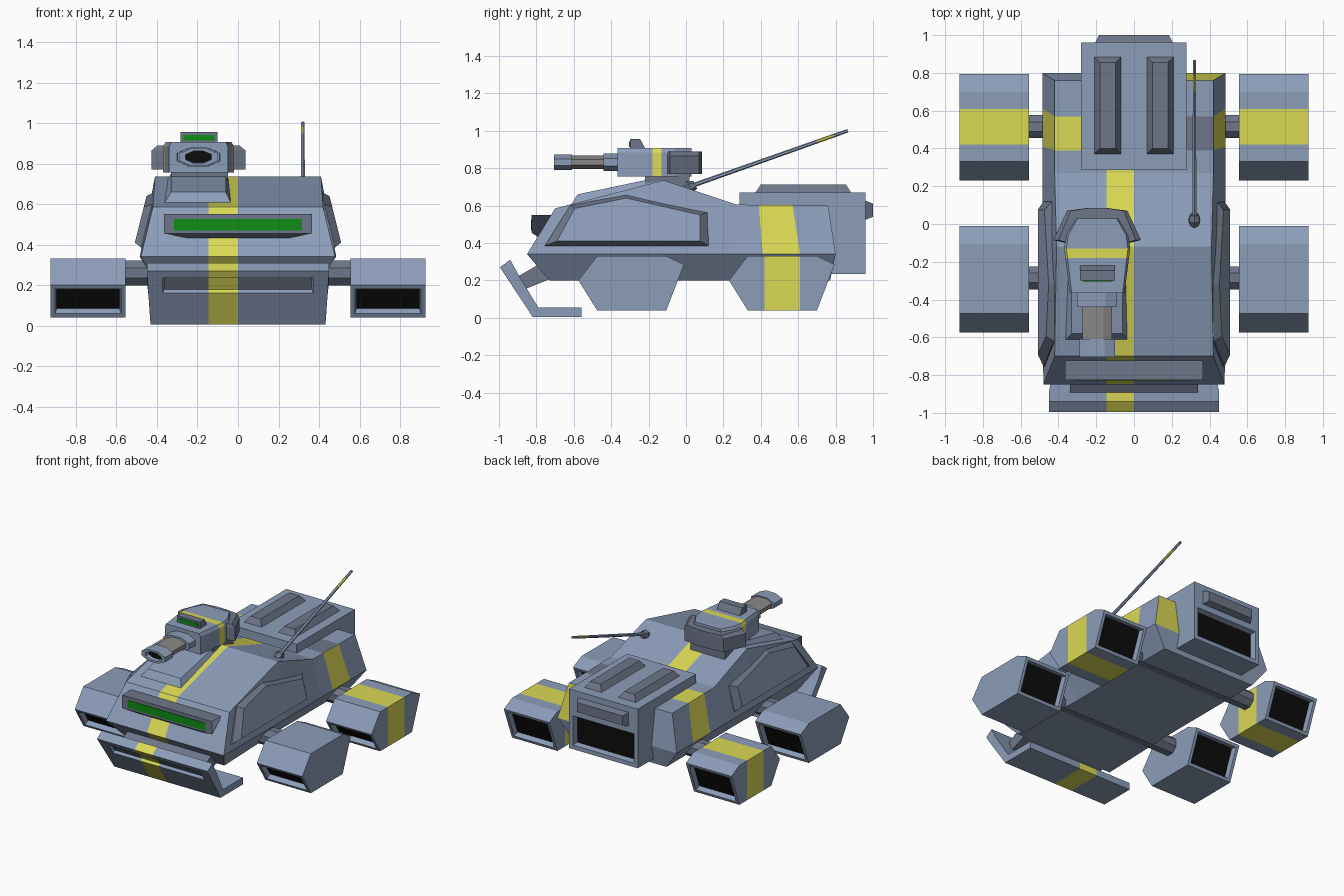
import bpy, bmesh, math
from mathutils import Vector

if "Cube" in bpy.data.objects:
    bpy.data.objects.remove(bpy.data.objects["Cube"], do_unlink=True)

COLOURS = {
    "blue_grey": (0.262, 0.337, 0.485),
    "dark_trim": (0.155, 0.18, 0.25),
    "yellow": (0.70, 0.69, 0.09),
    "green_glass": (0.005, 0.27, 0.008),
    "black": (0.004, 0.004, 0.004),
    "gun_grey": (0.26, 0.25, 0.24),
}
MATS = {}
for label, rgb in COLOURS.items():
    m = bpy.data.materials.new(label)
    m.use_nodes = True
    m.diffuse_color = (*rgb, 1)
    m.node_tree.nodes["Principled BSDF"].inputs["Base Color"].default_value = (*rgb, 1)
    MATS[label] = m


def loft(rings):
    """Closed mesh through rings of matching points."""
    bm = bmesh.new()
    rows = [[bm.verts.new(p) for p in ring] for ring in rings]
    n = len(rows[0])
    for a, b in zip(rows, rows[1:]):
        for i in range(n):
            j = (i + 1) % n
            bm.faces.new((a[i], a[j], b[j], b[i]))
    bm.faces.new(rows[0])
    bm.faces.new(rows[-1])
    bmesh.ops.recalc_face_normals(bm, faces=bm.faces[:])
    return bm


def prism_x(profile, x0, x1):
    return loft([[(x, y, z) for y, z in profile] for x in (x0, x1)])


def box(x0, x1, y0, y1, z0, z1, taper=0.0):
    """Box whose top is drawn in by the taper."""
    def ring(z, t):
        return [(x0 + t, y0 + t, z), (x1 - t, y0 + t, z), (x1 - t, y1 - t, z), (x0 + t, y1 - t, z)]
    return loft([ring(z0, 0), ring(z1, taper)])


def tube(path, radii, sides=8, flat=1.0):
    pts = [Vector(p) for p in path]
    turn = (pts[-1] - pts[0]).to_track_quat('Z', 'Y')
    angles = [2 * math.pi * (i + 0.5) / sides for i in range(sides)]
    return loft([[p + turn @ Vector((r * math.cos(a), r * flat * math.sin(a), 0)) for a in angles]
                 for p, r in zip(pts, radii)])


def cut(bm, co, no):
    bmesh.ops.bisect_plane(bm, geom=bm.verts[:] + bm.edges[:] + bm.faces[:],
                           plane_co=co, plane_no=no, dist=1e-5)


def recess(bm, pick, frame, depth):
    """Inset picked faces, then sink them; returns the sunk faces."""
    bm.normal_update()
    faces = [f for f in bm.faces if pick(f.calc_center_median(), f.normal)]
    bmesh.ops.inset_region(bm, faces=faces, thickness=frame, use_even_offset=True)
    bmesh.ops.inset_region(bm, faces=faces, thickness=0.008, depth=-depth, use_even_offset=True)
    return set(faces)


def finish(name, bm, colour, mirror=False, sunk=()):
    """Colour by name or by a rule on face centre and normal."""
    me = bpy.data.meshes.new(name)
    used = []
    bm.normal_update()
    for f in bm.faces:
        c = colour if isinstance(colour, str) else colour(f.calc_center_median(), f.normal)
        if f in sunk:
            c = "black"
        if c not in used:
            used.append(c)
        f.material_index = used.index(c)
    bm.to_mesh(me)
    bm.free()
    for c in used:
        me.materials.append(MATS[c])
    ob = bpy.data.objects.new(name, me)
    bpy.context.collection.objects.link(ob)
    if mirror:
        ob.modifiers.new("Mirror", 'MIRROR')
    return ob


def in_stripe(c):
    return -0.145 < c.x < 0


# Hull: stations of (y, half width, z) for top, sill and floor
stations = [
    ((-0.70, 0.42, 0.585), (-0.85, 0.48, 0.34), (-0.73, 0.40, 0.2)),
    ((-0.12, 0.41, 0.735), (-0.12, 0.485, 0.34), (-0.12, 0.38, 0.2)),
    ((0.27, 0.42, 0.605), (0.27, 0.485, 0.34), (0.27, 0.38, 0.2)),
    ((0.76, 0.42, 0.60), (0.80, 0.485, 0.34), (0.77, 0.38, 0.2)),
]
hull = loft([[(x, y, z) for y, x, z in s] + [(-x, y, z) for y, x, z in reversed(s)]
             for s in stations])
# Fold the end caps along the sill
for f in [f for f in hull.faces if len(f.verts) == 6]:
    sill = [v for v in f.verts if abs(v.co.z - 0.34) < 1e-4]
    bmesh.ops.connect_verts(hull, verts=sill)
for x in (-0.145, 0):
    cut(hull, (x, 0, 0), (1, 0, 0))
cut(hull, (0, 0.39, 0.6), (0, 0.26, 0.02))
cut(hull, (0, 0.57, 0.6), (0, 0.26, 0.04))


def hull_colour(c, n):
    if c.z > 0.34:
        if 0.39 < c.y < 0.60:
            return "dark_trim" if n.z > 0.7 and c.x > 0 else "yellow"
        if n.y > 0.7 and c.x > 0:
            return "yellow"
    if in_stripe(c) and n.z > -0.9 and n.y < 0.7:
        return "yellow"
    return "blue_grey"


finish("hull", hull, hull_colour)


# Raised side armour following the hull slope
def side_x(z):
    return 0.485 - 0.25 * (z - 0.34)


rim = [(-0.755, 0.385), (-0.62, 0.60), (-0.32, 0.66), (0.12, 0.565), (0.12, 0.385)]
face = [(-0.69, 0.41), (-0.595, 0.585), (-0.32, 0.64), (0.075, 0.55), (0.075, 0.41)]
armour = loft([[(side_x(z) + off, y, z) for y, z in prof]
               for prof, off in ((rim, -0.02), (rim, 0.005), (face, 0.042))])
finish("side_armour", armour, lambda c, n: "blue_grey" if c.x > side_x(c.z) + 0.035 else "dark_trim", True)

# Front visor with glass
visor = prism_x([(-0.825, 0.55), (-0.825, 0.455), (-0.79, 0.43), (-0.70, 0.43), (-0.70, 0.55)], -0.365, 0.365)
for v in visor.verts:
    if v.co.z < 0.44:
        v.co.x *= 0.65
finish("visor", visor, "dark_trim")
finish("visor_glass", box(-0.315, 0.315, -0.829, -0.82, 0.47, 0.525), "green_glass")

# Front blade and its bracket
blade = prism_x([(-0.995, 0.27), (-0.82, 0.005), (-0.56, 0.005), (-0.56, 0.055),
                 (-0.79, 0.055), (-0.89, 0.22), (-0.94, 0.31)], -0.45, 0.45)
for v in blade.verts:
    if v.co.z < 0.1:
        v.co.x *= 0.96
for x in (-0.39, -0.145, 0, 0.39):
    cut(blade, (x, 0, 0), (1, 0, 0))
for z in (0.145, 0.25):
    cut(blade, (0, 0, z), (0, 0, 1))
slot = recess(blade, lambda c, n: n.y < -0.6 and n.z < 0 and 0.145 < c.z < 0.25 and abs(c.x) < 0.39,
              0.018, 0.02)
slot_centres = [f.calc_center_median() for f in slot]


def blade_colour(c, n):
    if in_stripe(c) and abs(n.x) < 0.9:
        return "yellow"
    if any((c - s).length < 1e-4 for s in slot_centres):
        return "dark_trim"
    return "blue_grey"


finish("front_blade", blade, blade_colour)
finish("blade_bracket", prism_x([(-0.90, 0.22), (-0.87, 0.15), (-0.72, 0.21), (-0.78, 0.29)], -0.34, 0.34),
       "dark_trim")

# Four pods with intakes at both ends, and the axles
for name, y0, banded in (("front_pods", -0.575, False), ("rear_pods", 0.23, True)):
    prof = [(0, 0.2), (0.10, 0.33), (0.47, 0.33), (0.565, 0.285), (0.47, 0.04), (0.10, 0.04)]
    pod = prism_x([(y0 + y, z) for y, z in prof], 0.555, 0.925)
    holes = recess(pod, lambda c, n: abs(n.y) > 0.6 and n.z < -0.1, 0.022, 0.035)
    if banded:
        for y in (0.42, 0.61):
            cut(pod, (0, y, 0), (0, 1, 0))
    finish(name, pod, lambda c, n: "yellow" if 0.42 < c.y < 0.61 else "blue_grey", True, holes)
for name, y in (("front_axle", -0.285), ("rear_axle", 0.515)):
    finish(name, tube([(-0.57, y, 0.26), (0.57, y, 0.26)], (0.066, 0.066)), "dark_trim")

# Engine block with rear grille, raised panel and roof vents
block = box(-0.28, 0.278, 0.285, 0.96, 0.235, 0.67)
cut(block, (0, 0, 0.51), (0, 0, 1))
grille = recess(block, lambda c, n: n.y > 0.9 and c.z < 0.51, 0.03, 0.04)
finish("engine_block", block, "blue_grey", sunk=grille)
panel = loft([[(x, y, z) for x, z in ((-w, lo), (w, lo), (w, hi), (-w, hi))]
              for y, w, lo, hi in ((0.95, 0.21, 0.52, 0.63), (1.0, 0.185, 0.54, 0.61))])
finish("rear_panel", panel, "dark_trim")
finish("roof_vents", box(0.062, 0.215, 0.365, 0.89, 0.66, 0.712, 0.035), "dark_trim", True)

# Turret mount
finish("turret_ramp", loft([
    [(-0.37, -0.62, 0.595), (-0.03, -0.62, 0.595), (-0.03, -0.1, 0.70), (-0.37, -0.1, 0.70)],
    [(-0.33, -0.58, 0.66), (-0.06, -0.58, 0.66), (-0.06, -0.15, 0.75), (-0.33, -0.15, 0.75)]]), "blue_grey")
finish("turret_neck", box(-0.33, -0.05, -0.22, 0.02, 0.68, 0.78), "dark_trim")


# Turret, built from symmetric plan outlines about its own centre line
TX = -0.195


def plan(half, z):
    return [(TX + x, y, z) for x, y in half] + [(TX - x, y, z) for x, y in reversed(half)]


body = [(0.145, -0.365), (0.175, -0.13), (0.165, -0.06), (0.11, 0.03)]
turret = loft([plan(body, 0.755), plan(body, 0.885), plan([(x * 0.93, y) for x, y in body], 0.907)])
for y in (-0.18, -0.13):
    cut(turret, (0, y, 0), (0, 1, 0))
finish("turret", turret, lambda c, n: "yellow" if -0.18 < c.y < -0.13 and n.z > -0.5 else "blue_grey")
ring = [(0.17, -0.10), (0.232, -0.085), (0.16, 0.07), (0.05, 0.085)]
finish("turret_rear_ring", loft([plan(ring, 0.77), plan(ring, 0.865),
                                 plan([(x * 0.88, y) for x, y in ring], 0.888)]), "dark_trim")
finish("sight", prism_x([(-0.30, 0.955), (-0.30, 0.9), (-0.215, 0.9), (-0.245, 0.955)], -0.285, -0.10),
       "dark_trim")
finish("sight_glass", box(-0.27, -0.115, -0.304, -0.297, 0.914, 0.942), "green_glass")


# Gun
def gun(ys, radii, flat=0.45):
    return tube([(TX, y, 0.832) for y in ys], radii, 8, flat)


finish("gun_mount", gun((-0.35, -0.44), (0.115, 0.112)), "blue_grey")
finish("barrel", gun((-0.43, -0.62), (0.085, 0.085)), "gun_grey")
finish("muzzle", gun((-0.61, -0.705, -0.705, -0.67), (0.102, 0.102, 0.07, 0.066)),
       lambda c, n: "black" if abs(c.y + 0.67) < 0.005 else "blue_grey")

# Antenna
finish("antenna_base", tube([(0.32, -0.04, 0.67), (0.32, 0.02, 0.70), (0.32, 0.05, 0.711)],
                            (0.01, 0.035, 0.022), 6), "dark_trim")
rod = [(0.32, y, 0.695 + 0.353 * y) for y in (0.02, 0.70, 0.79, 0.865)]
finish("antenna", tube(rod, (0.012, 0.01, 0.01, 0.009), 6),
       lambda c, n: "yellow" if 0.70 < c.y < 0.79 else "blue_grey")
